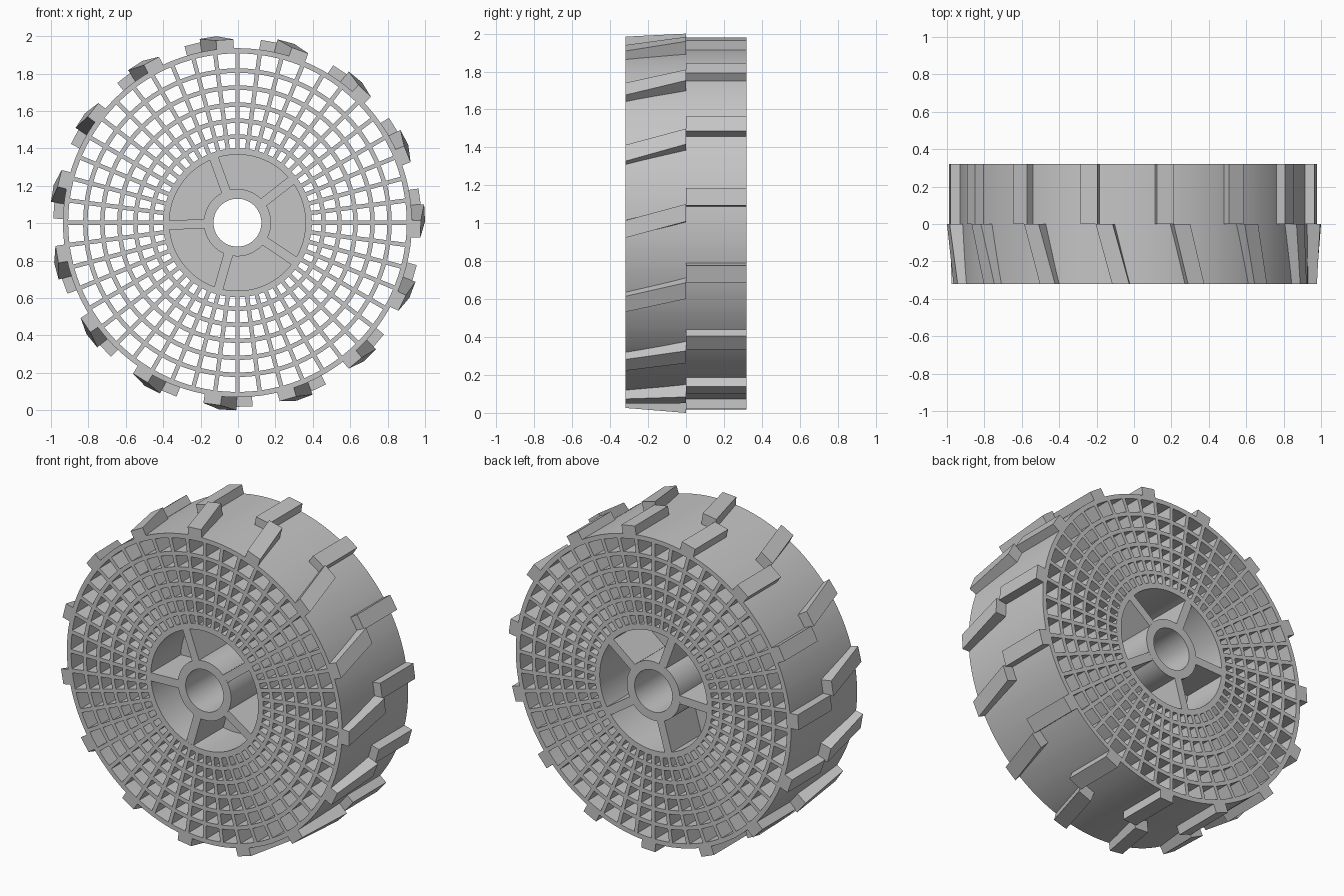
import bpy, bmesh
from math import cos, sin, pi, radians
from mathutils import Vector, Matrix

cube = bpy.data.objects.get("Cube")
if cube:
    bpy.data.objects.remove(cube, do_unlink=True)

HALF = 0.32                      # half width of the wheel
CENTRE = Vector((-0.003, 0, 1.003))

grey = bpy.data.materials.new("light_grey")
grey.use_nodes = True
colour = (0.56, 0.56, 0.56, 1)
grey.diffuse_color = colour
grey.node_tree.nodes["Principled BSDF"].inputs["Base Color"].default_value = colour


def polar(r, a, y):
    return Vector((r * cos(a), y, r * sin(a)))


def finish(name, bm, smooth=True):
    bmesh.ops.recalc_face_normals(bm, faces=bm.faces)
    mesh = bpy.data.meshes.new(name)
    bm.to_mesh(mesh)
    bm.free()
    obj = bpy.data.objects.new(name, mesh)
    obj.location = CENTRE
    mesh.materials.append(grey)
    bpy.context.collection.objects.link(obj)
    if smooth:
        bpy.ops.object.select_all(action='DESELECT')
        obj.select_set(True)
        bpy.context.view_layer.objects.active = obj
        bpy.ops.object.shade_smooth_by_angle(angle=radians(30))
    return obj


def extrude(bm, depth):
    """Turn a flat sheet into a solid along y."""
    ext = bmesh.ops.extrude_face_region(bm, geom=bm.faces[:])
    verts = [v for v in ext["geom"] if isinstance(v, bmesh.types.BMVert)]
    bmesh.ops.translate(bm, verts=verts, vec=(0, depth, 0))


def lattice(name, bands, count, thick):
    """Concentric bands joined by radial ribs, as one extruded solid."""
    bm = bmesh.new()
    radii = [r for band in bands for r in band]
    step = 2 * pi / count
    rows = []
    for r in radii:
        half = thick / (2 * r)
        rows.append([bm.verts.new(polar(r, i * step + o, -HALF))
                     for i in range(count) for o in (-half, half, step / 2)])
    n = count * 3
    for k in range(len(rows) - 1):
        for j in range(n):
            if k % 2 == 0 or j % 3 == 0:      # band row, or rib column
                m = (j + 1) % n
                bm.faces.new((rows[k][j], rows[k][m], rows[k + 1][m], rows[k + 1][j]))
    extrude(bm, 2 * HALF)
    return finish(name, bm)


def tube(name, r0, r1, half, segments=64):
    bm = bmesh.new()
    rings = [[bm.verts.new(polar(r, 2 * pi * i / segments, -half))
              for i in range(segments)] for r in (r0, r1)]
    for i in range(segments):
        j = (i + 1) % segments
        bm.faces.new((rings[0][i], rings[0][j], rings[1][j], rings[1][i]))
    extrude(bm, 2 * half)
    return finish(name, bm)


def tread(name, count, start, end, y0, y1, r0, r1):
    """Row of lugs; each runs from angle start at y0 to angle end at y1."""
    bm = bmesh.new()
    width, root = 0.092, 0.915
    for i in range(count):
        turn = 2 * pi * i / count
        ends = []
        for ang, y, top in ((start, y0, r0), (end, y1, r1)):
            a = radians(ang) + turn
            side = Vector((-sin(a), 0, cos(a))) * width / 2
            ends.append([bm.verts.new(polar(r, a, y) + side * s)
                         for r, s in ((root, -1), (top, -1), (top, 1), (root, 1))])
        for k in range(4):
            m = (k + 1) % 4
            bm.faces.new((ends[0][k], ends[0][m], ends[1][m], ends[1][k]))
        bm.faces.new(ends[0])
        bm.faces.new(ends[1])
    finish(name, bm, smooth=False)


# Tyre shell, web rings, ribs and hub rim
mid_rings = [(r - 0.012, r + 0.012) for r in (0.46, 0.545, 0.631, 0.722, 0.813)]
lattice("tyre_web", [(0.364, 0.398)] + mid_rings + [(0.905, 0.933)], 48, 0.023)

# Hub: axle sleeve and closed centre plate
tube("axle_sleeve", 0.128, 0.18, HALF)
tube("hub_plate", 0.17, 0.37, 0.03)

# Hub spokes
bm = bmesh.new()
for i in range(5):
    a = radians(38 + 72 * i)
    place = (Matrix.Rotation(-a, 4, 'Y') @ Matrix.Translation((0.27, 0, 0))
             @ Matrix.Diagonal((0.2, 2 * HALF - 0.001, 0.05, 1)))
    bmesh.ops.create_cube(bm, size=1, matrix=place)
finish("hub_spokes", bm, smooth=False)

# Tread lugs: slanted front row, straight back row
tread("front_lugs", 15, -2, 3, -HALF, 0, 0.98, 1.002)
tread("back_lugs", 15, 8, 8, 0, HALF, 0.984, 0.984)
